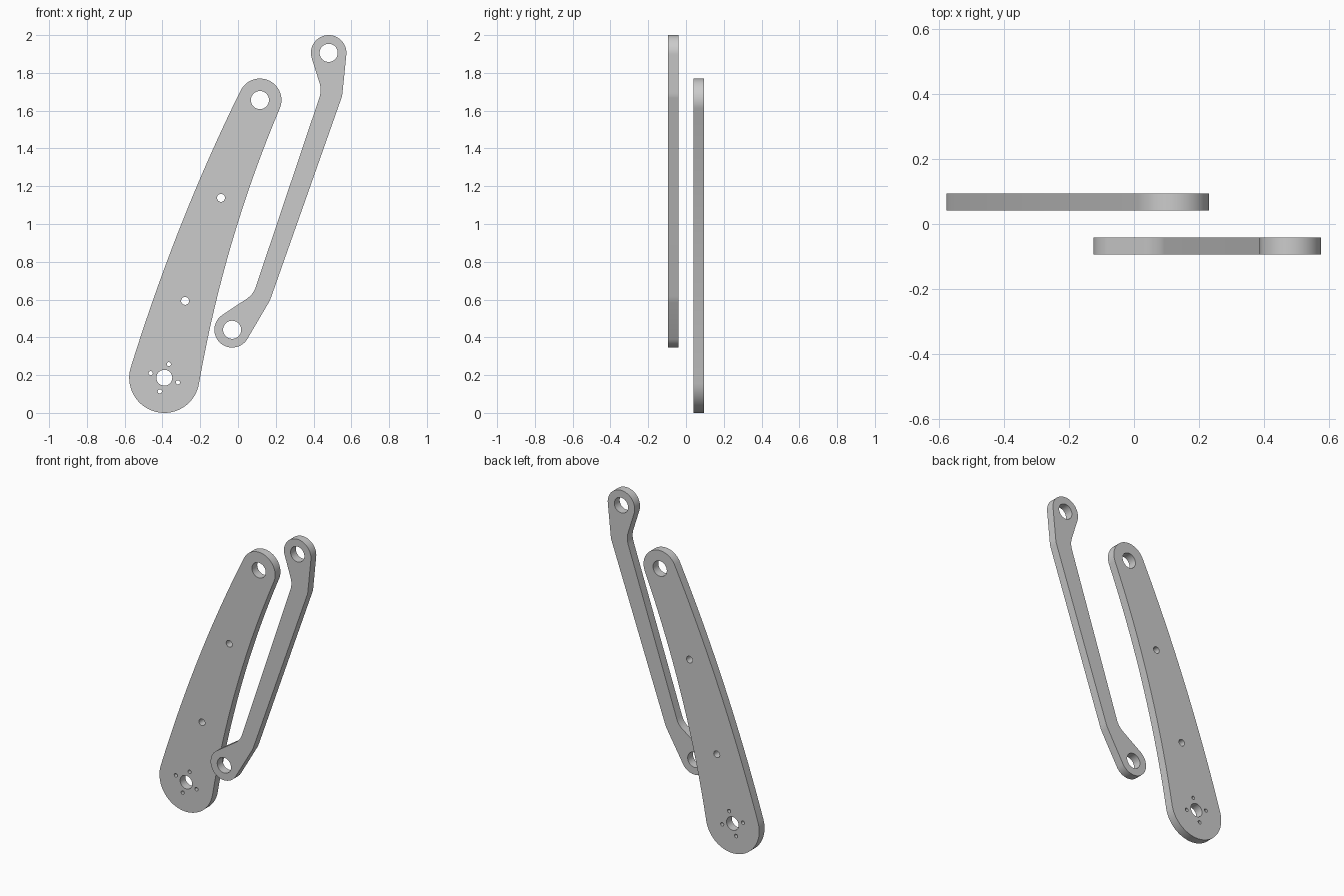
import bpy, bmesh
from math import radians, sin, cos, pi
from mathutils import Vector

if "Cube" in bpy.data.objects:
    bpy.data.objects.remove(bpy.data.objects["Cube"])

HALF_T = 0.0265   # half plate thickness
Y_OFF = 0.0675    # plate mid-plane distance from centre


def arc(c, r, a0, a1, n=40):
    """Points on a circular arc, angles in degrees."""
    return [Vector((c[0] + r * cos(radians(a0 + (a1 - a0) * i / n)),
                    c[1] + r * sin(radians(a0 + (a1 - a0) * i / n)))) for i in range(n + 1)]


def circle(c, r, n=48):
    return arc(c, r, 0, 360, n)[:-1]


def bend(p0, p1, p2, n=10):
    """Quadratic curve from p0 to p2 pulled toward p1."""
    p0, p1, p2 = Vector(p0), Vector(p1), Vector(p2)
    return [p0 * (1 - t) ** 2 + p1 * 2 * t * (1 - t) + p2 * t * t
            for t in (i / n for i in range(n + 1))]


def tangent_edge(p, ap, q, aq, n=32):
    """Bowed edge tangent to circles at p and q (normals ap, aq); inner points only."""
    d = Vector((-sin(radians(ap)), cos(radians(ap))))
    e = Vector((-sin(radians(aq)), cos(radians(aq))))
    w = q - p
    t = (w.x * e.y - w.y * e.x) / (d.x * e.y - d.y * e.x)
    return bend(p, p + d * t, q, n)[1:-1]


def plate(name, loops, y):
    """Extruded flat plate; first loop is the outline, the others are holes."""
    cu = bpy.data.curves.new(name, 'CURVE')
    cu.dimensions = '2D'
    cu.fill_mode = 'BOTH'
    cu.extrude = HALF_T
    for pts in loops:
        s = cu.splines.new('POLY')
        s.points.add(len(pts) - 1)
        for sp, p in zip(s.points, pts):
            sp.co = (p.x, p.y, 0, 1)
        s.use_cyclic_u = True
    ob = bpy.data.objects.new(name, cu)
    bpy.context.collection.objects.link(ob)
    bpy.ops.object.select_all(action='DESELECT')
    ob.select_set(True)
    bpy.context.view_layer.objects.active = ob
    bpy.ops.object.convert(target='MESH')
    ob = bpy.context.object
    ob.name = name
    # stand the plate upright and weld caps to walls
    bm = bmesh.new()
    bm.from_mesh(ob.data)
    for v in bm.verts:
        v.co = Vector((v.co.x, y - v.co.z, v.co.y))
    bmesh.ops.remove_doubles(bm, verts=bm.verts, dist=1e-5)
    bmesh.ops.recalc_face_normals(bm, faces=bm.faces)
    bm.to_mesh(ob.data)
    bm.free()
    bpy.ops.object.shade_smooth_by_angle(angle=radians(20))
    return ob


# Wide tapered arm: round ends joined by two gently bowed edges
low, top = (-0.390, 0.186), (0.116, 1.656)
RL, RT = 0.186, 0.114
left_low, left_top, right_low, right_top = 162.7, 153.7, -9.9, -22.9
base = arc(low, RL, left_low - 360, right_low)
tip = arc(top, RT, right_top, left_top)
right = tangent_edge(base[-1], right_low + 180 - 180, tip[0], right_top)
left = tangent_edge(base[0], left_low, tip[-1], left_top)
holes = [circle(low, 0.042), circle(top, 0.048),
         circle((-0.090, 1.138), 0.021), circle((-0.280, 0.593), 0.021)]
# ring of small bolt holes round the pivot
for k in range(4):
    a = radians(71.5 + 90 * k)
    holes.append(circle((low[0] + 0.076 * cos(a), low[1] + 0.076 * sin(a)), 0.011, 24))
plate("wide_arm", [base + right + tip + left[::-1]] + holes, Y_OFF)

# Slim cranked link: two eyes joined by a bar with a bend at each end
eye_low, eye_top, RE = (-0.031, 0.440), (0.480, 1.906), 0.094
outline = (arc(eye_low, RE, 122 - 360, -32)
           + bend((0.163, 0.585), (0.173, 0.604), (0.179, 0.623))
           + bend((0.548, 1.668), (0.552, 1.680), (0.5535, 1.698))
           + arc(eye_top, RE, -5, 199)
           + bend((0.431, 1.749), (0.444, 1.710), (0.431, 1.670))
           + bend((0.093, 0.664), (0.080, 0.625), (0.040, 0.600)))
plate("slim_link", [outline, circle(eye_low, 0.048), circle(eye_top, 0.048)], -Y_OFF)
